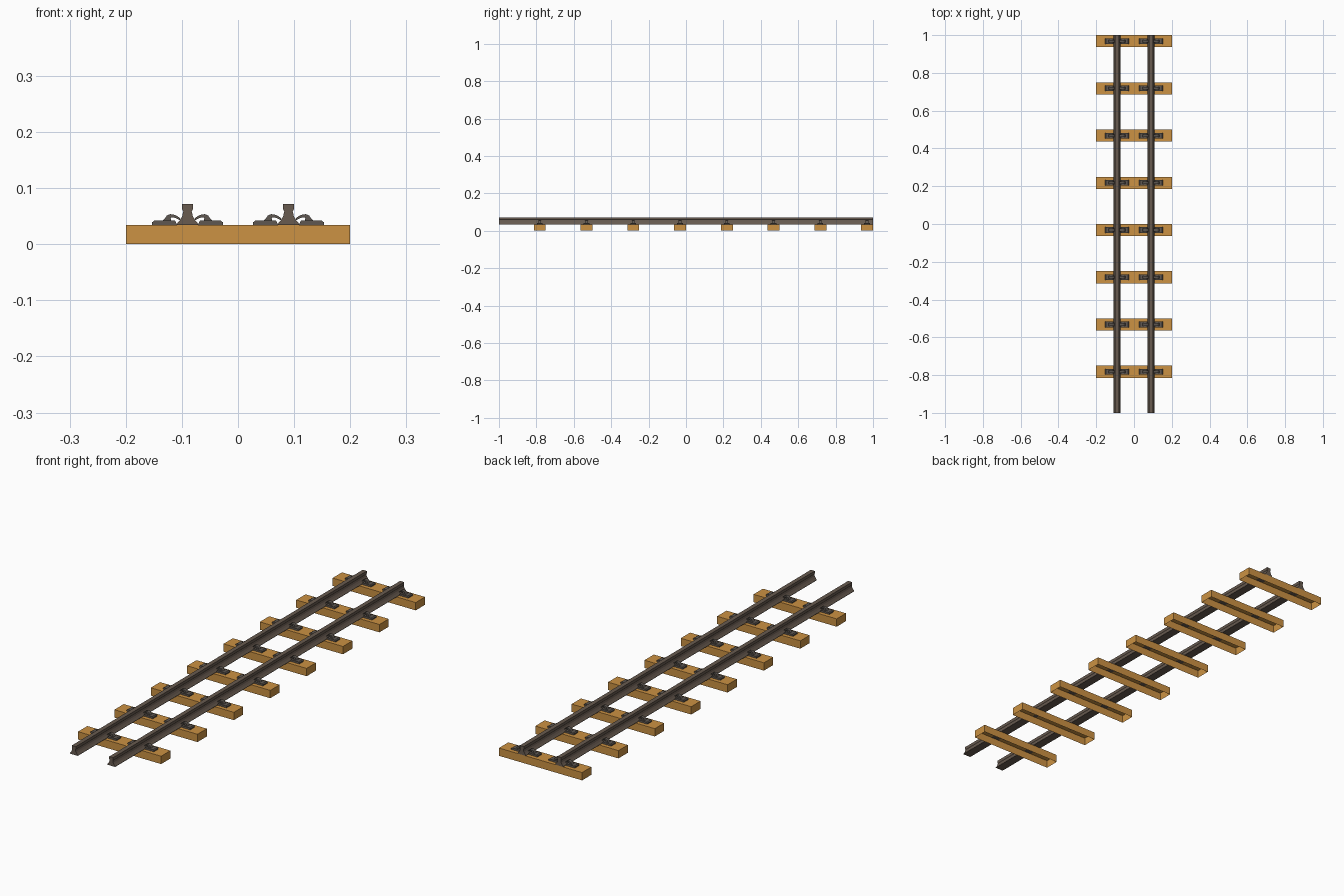
import bpy, bmesh

if "Cube" in bpy.data.objects:
    bpy.data.objects.remove(bpy.data.objects["Cube"])

RAIL_X = 0.09
DECK = 0.034                      # top of the sleepers
SLEEPER_Y = [0.968 - 0.25 * i for i in range(8)]


def material(name, r, g, b):
    lin = lambda c: ((c / 255 + 0.055) / 1.055) ** 2.4
    m = bpy.data.materials.new(name)
    m.diffuse_color = (lin(r), lin(g), lin(b), 1)
    m.use_nodes = True
    m.node_tree.nodes["Principled BSDF"].inputs["Base Color"].default_value = m.diffuse_color
    return m


WOOD = material("warm wood", 204, 146, 67)
STEEL = material("brown steel", 104, 91, 80)
IRON = material("dark iron", 94, 87, 81)


def extrude_profile(name, pts, y0, y1, mat):
    """Closed x-z outline extruded along y."""
    bm = bmesh.new()
    a = [bm.verts.new((x, y0, z)) for x, z in pts]
    b = [bm.verts.new((x, y1, z)) for x, z in pts]
    n = len(pts)
    bm.faces.new(a)
    bm.faces.new(b[::-1])
    for i in range(n):
        j = (i + 1) % n
        bm.faces.new((a[i], b[i], b[j], a[j]))
    bmesh.ops.recalc_face_normals(bm, faces=bm.faces)
    me = bpy.data.meshes.new(name)
    bm.to_mesh(me)
    bm.free()
    me.materials.append(mat)
    return me


def place(name, me, x=0, y=0):
    ob = bpy.data.objects.new(name, me)
    ob.location = (x, y, 0)
    bpy.context.collection.objects.link(ob)
    return ob


# sleeper: box with an open underside
sleeper = extrude_profile("sleeper", [(-0.2, 0), (0.2, 0), (0.2, DECK), (-0.2, DECK)],
                          -0.032, 0.032, WOOD)
bm = bmesh.new()
bm.from_mesh(sleeper)
bmesh.ops.delete(bm, geom=[f for f in bm.faces if f.normal.z < -0.9], context='FACES_ONLY')
bm.to_mesh(sleeper)
bm.free()

# rail: square head, narrow web, flared foot
half = [(0.019, DECK), (0.0185, 0.037), (0.0135, 0.043), (0.0095, 0.050),
        (0.0075, 0.059), (0.0095, 0.062), (0.0095, 0.072)]
rail = extrude_profile("rail", half + [(-x, z) for x, z in reversed(half)], -1, 1, STEEL)

# fastening: chamfered base plate and curved spring clip, one set per rail side
plate_pts = [(0.018, DECK), (0.063, DECK), (0.063, 0.039), (0.059, 0.042),
             (0.022, 0.042)]
clip_pts = [(0.045, 0.041), (0.041, 0.045), (0.037, 0.051), (0.031, 0.0535),
            (0.025, 0.053), (0.018, 0.050), (0.013, 0.046), (0.014, 0.043),
            (0.020, 0.046), (0.026, 0.048), (0.030, 0.047), (0.029, 0.041)]
fastenings = []
for s in (-1, 1):
    flip = lambda pts: [(s * x, z) for x, z in pts]
    fastenings.append((extrude_profile("base_plate", flip(plate_pts), -0.015, 0.015, IRON),
                       extrude_profile("spring_clip", flip(clip_pts), -0.007, 0.007, IRON)))

# assembly
for x in (-RAIL_X, RAIL_X):
    place("rail", rail, x)
for y in SLEEPER_Y:
    place("sleeper", sleeper, 0, y)
    for x in (-RAIL_X, RAIL_X):
        for plate, clip in fastenings:
            place("base_plate", plate, x, y)
            place("spring_clip", clip, x, y)
